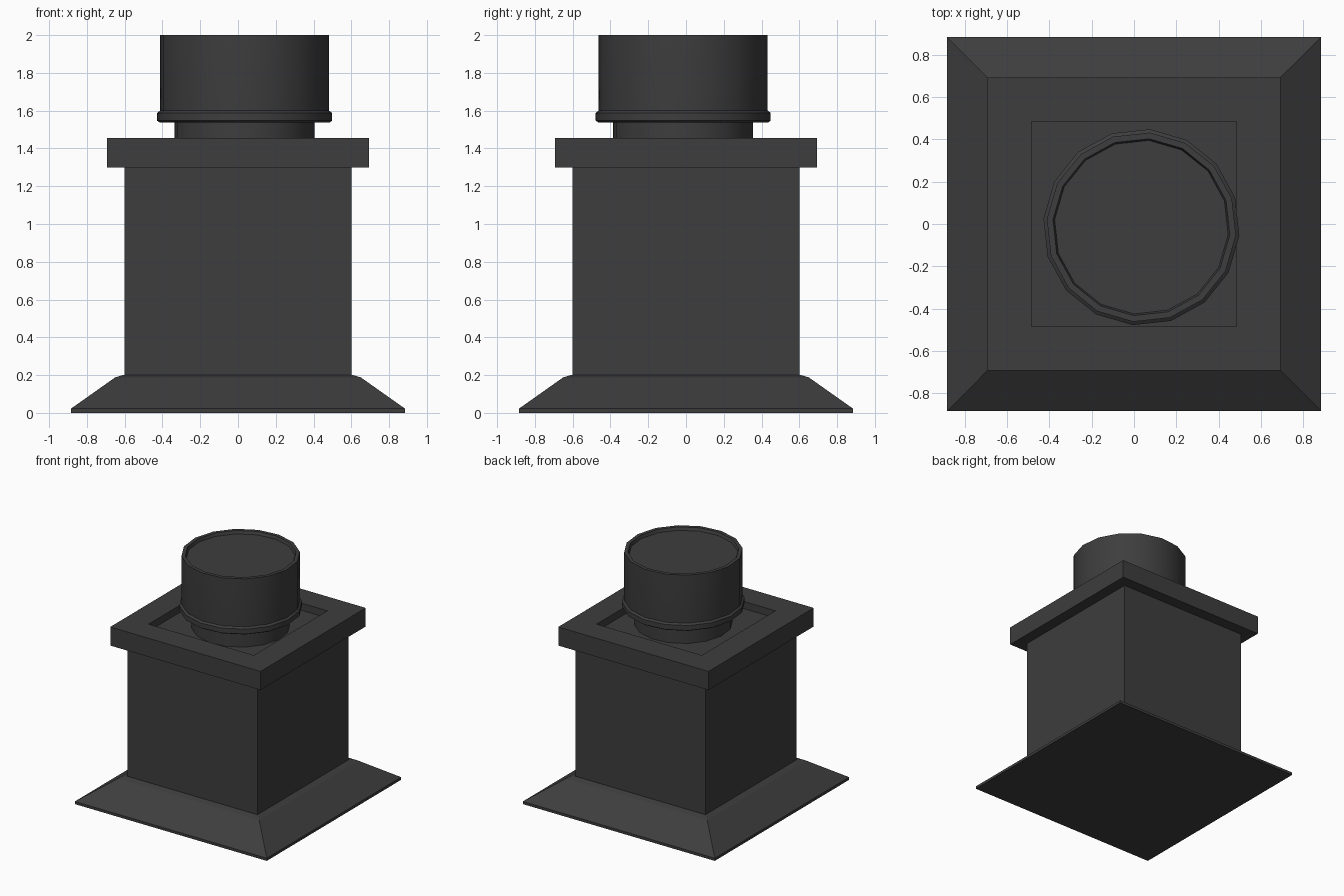
import bpy
import bmesh
import math

cube = bpy.data.objects.get("Cube")
if cube:
    bpy.data.objects.remove(cube, do_unlink=True)

metal = bpy.data.materials.new("dark_grey_metal")
metal.use_nodes = True
colour = (0.047, 0.047, 0.047, 1)
metal.diffuse_color = colour
bsdf = metal.node_tree.nodes["Principled BSDF"]
bsdf.inputs["Base Color"].default_value = colour
bsdf.inputs["Roughness"].default_value = 0.7


def lathe(name, profile, sides, phase=0.0, centre=(0, 0), smooth=False):
    """Stack rings of (radius, height), join them and close both ends."""
    bm = bmesh.new()
    rings = []
    for r, z in profile:
        angles = [phase + math.tau * i / sides for i in range(sides)]
        rings.append([bm.verts.new((r * math.cos(a), r * math.sin(a), z)) for a in angles])
    for low, high in zip(rings, rings[1:]):
        for i in range(sides):
            j = (i + 1) % sides
            bm.faces.new((low[i], low[j], high[j], high[i]))
    bm.faces.new(rings[0][::-1])
    bm.faces.new(rings[-1])
    mesh = bpy.data.meshes.new(name)
    bm.to_mesh(mesh)
    bm.free()
    mesh.materials.append(metal)
    obj = bpy.data.objects.new(name, mesh)
    obj.location = (*centre, 0)
    bpy.context.collection.objects.link(obj)
    if smooth:
        bpy.ops.object.select_all(action='DESELECT')
        obj.select_set(True)
        bpy.context.view_layer.objects.active = obj
        bpy.ops.object.shade_smooth_by_angle(angle=math.radians(30))
    return obj


def square(name, profile):
    """Square stack given as (half width, height)."""
    return lathe(name, [(w * math.sqrt(2), z) for w, z in profile], 4, math.pi / 4)


def pipe(name, profile):
    """Round part on the slightly offset vent axis."""
    return lathe(name, profile, 16, math.radians(-5), (0.035, -0.015), True)


# Sloped skirt around the foot
square("base_flashing", [(0.885, 0), (0.885, 0.022), (0.65, 0.188), (0.61, 0.2)])

# Main shaft
square("shaft", [(0.6, 0.19), (0.6, 1.31)])

# Overhanging slab with a sunken square in its top
square("top_slab", [(0.693, 1.3), (0.693, 1.455), (0.485, 1.455), (0.485, 1.395)])

# Narrow pipe rising from the recess
pipe("vent_neck", [(0.372, 1.39), (0.372, 1.545)])

# Rolled lip under the cap
pipe("cap_collar", [(0.45, 1.537), (0.465, 1.547), (0.465, 1.588), (0.449, 1.6)])

# Cap with a shallow dished top
pipe("vent_cap", [(0.445, 1.545), (0.449, 1.59), (0.449, 2), (0.42, 2), (0.412, 1.975)])
